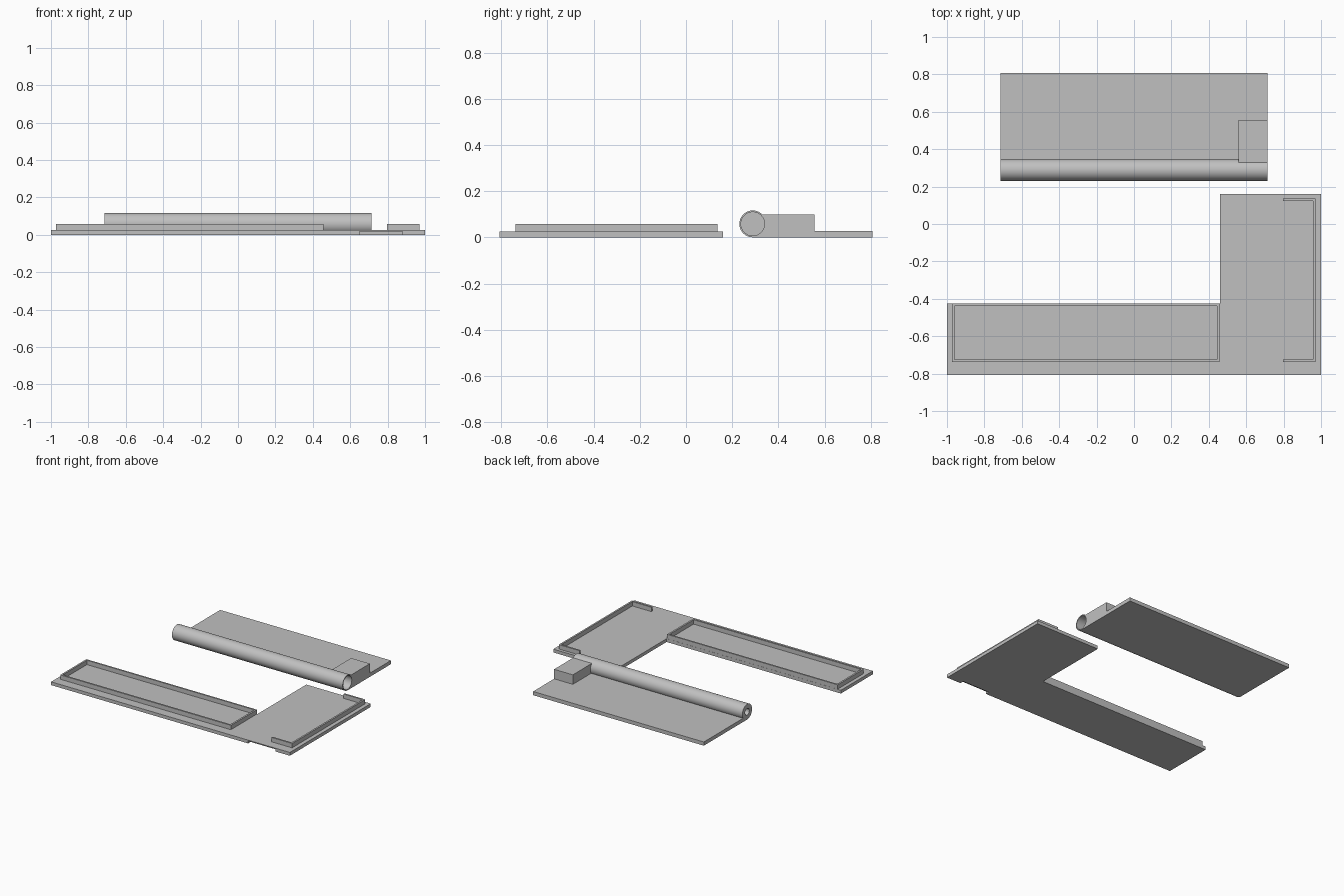
import bpy
import bmesh
from math import pi
from mathutils import Matrix, Vector

if "Cube" in bpy.data.objects:
    bpy.data.objects.remove(bpy.data.objects["Cube"], do_unlink=True)

grey = bpy.data.materials.new("light_grey")
grey.use_nodes = True
grey.diffuse_color = (0.53, 0.53, 0.53, 1)
grey.node_tree.nodes["Principled BSDF"].inputs["Base Color"].default_value = grey.diffuse_color


def finish(name, bm):
    bmesh.ops.recalc_face_normals(bm, faces=bm.faces[:])
    mesh = bpy.data.meshes.new(name)
    bm.to_mesh(mesh)
    bm.free()
    mesh.materials.append(grey)
    obj = bpy.data.objects.new(name, mesh)
    bpy.context.collection.objects.link(obj)
    return obj


def raise_faces(name, bm, height):
    """Extrude the flat faces straight up into a solid."""
    geom = bmesh.ops.extrude_face_region(bm, geom=bm.faces[:], use_keep_orig=True)["geom"]
    verts = [g for g in geom if isinstance(g, bmesh.types.BMVert)]
    bmesh.ops.translate(bm, verts=verts, vec=Vector((0, 0, height)))
    return finish(name, bm)


def slab(name, outline, z0, z1):
    bm = bmesh.new()
    bm.faces.new([bm.verts.new((x, y, z0)) for x, y in outline])
    return raise_faces(name, bm, z1 - z0)


def rect(x0, x1, y0, y1):
    return [(x0, y0), (x1, y0), (x1, y1), (x0, y1)]


def rim(name, outer, inner, closed):
    """Thin upright wall between two matching outlines."""
    bm = bmesh.new()
    a = [bm.verts.new((x, y, PLATE)) for x, y in outer]
    b = [bm.verts.new((x, y, PLATE)) for x, y in inner]
    count = len(a) if closed else len(a) - 1
    for i in range(count):
        j = (i + 1) % len(a)
        bm.faces.new((a[i], a[j], b[j], b[i]))
    return raise_faces(name, bm, RIM_TOP - PLATE)


def rod(name, radius, x0, x1):
    """Cylinder along x on the barrel axis."""
    bm = bmesh.new()
    place = Matrix.Translation(((x0 + x1) / 2, AXIS_Y, AXIS_Z)) @ Matrix.Rotation(pi / 2, 4, "Y")
    bmesh.ops.create_cone(bm, cap_ends=True, segments=64, radius1=radius,
                          radius2=radius, depth=x1 - x0, matrix=place)
    return finish(name, bm)


def cut(obj, cutter):
    mod = obj.modifiers.new("cut", "BOOLEAN")
    mod.operation = "DIFFERENCE"
    mod.solver = "EXACT"
    mod.object = cutter
    bpy.context.view_layer.objects.active = obj
    bpy.ops.object.modifier_apply(modifier=mod.name)
    bpy.data.objects.remove(cutter, do_unlink=True)


PLATE, RIM_TOP = 0.025, 0.058
AXIS_Y, AXIS_Z, BARREL = 0.289, 0.0585, 0.058
HALF = 0.715

# L-shaped base with a shallow finger notch under its front edge
base = slab("base_plate", [(-1, -0.808), (1, -0.808), (1, 0.16), (0.46, 0.16),
                           (0.46, -0.425), (-1, -0.425)], 0, PLATE)
cut(base, slab("notch_cutter", rect(0.65, 0.88, -0.9, -0.778), -0.05, 0.019))

# Raised rims on the base
rim("tray_rim", rect(-0.972, 0.457, -0.738, -0.426),
    rect(-0.959, 0.444, -0.725, -0.438), True)


def bracket(x_end, x_side, y0, y1):
    return [(x_end, y0), (x_side, y0), (x_side, y1), (x_end, y1)]


rim("side_rim", bracket(0.797, 0.97, -0.738, 0.136),
    bracket(0.797, 0.957, -0.725, 0.123), False)

# Separate cover plate and block, hollowed where the barrel passes
cover = slab("cover_plate", rect(-HALF, HALF, AXIS_Y, 0.808), 0, 0.028)
block = slab("corner_block", rect(0.558, HALF, AXIS_Y, 0.557), 0.02, 0.1)
for part in (cover, block):
    cut(part, rod("barrel_cutter", 0.055, -1, 1))

# Barrel: wide bore at one end, small socket at the other
barrel = rod("barrel", BARREL, -HALF, HALF)
cut(barrel, rod("bore_cutter", 0.051, -0.6, 1))
cut(barrel, rod("socket_cutter", 0.025, -1, -0.63))

bpy.ops.object.select_all(action="DESELECT")
barrel.select_set(True)
bpy.context.view_layer.objects.active = barrel
bpy.ops.object.shade_smooth_by_angle(angle=pi / 6)
